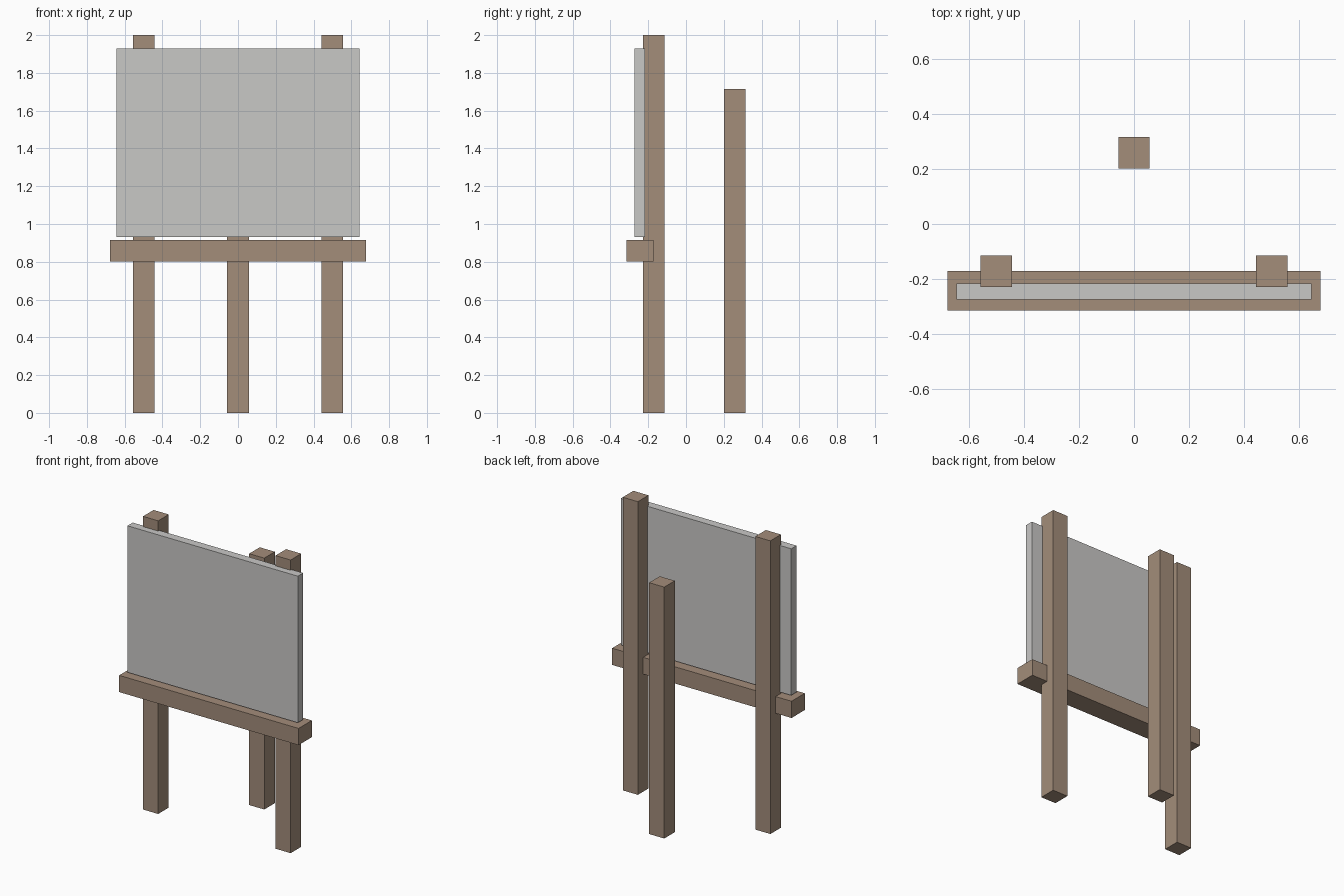
import bpy

# Remove the default cube
cube = bpy.data.objects.get("Cube")
if cube:
    bpy.data.objects.remove(cube, do_unlink=True)


def make_material(name, color):
    mat = bpy.data.materials.new(name)
    mat.use_nodes = True
    mat.diffuse_color = color
    mat.node_tree.nodes["Principled BSDF"].inputs["Base Color"].default_value = color
    return mat


def make_box(name, x, y, z, mat):
    """Box given by its (min, max) extent along each axis."""
    spans = (x, y, z)
    bpy.ops.mesh.primitive_cube_add(size=1, location=[(a + b) / 2 for a, b in spans])
    obj = bpy.context.object
    obj.name = name
    obj.scale = [b - a for a, b in spans]
    bpy.ops.object.transform_apply(location=False, rotation=False, scale=True)
    obj.data.materials.append(mat)
    return obj


wood = make_material("brown wood", (0.366, 0.266, 0.195, 1))
panel = make_material("light grey panel", (0.584, 0.578, 0.565, 1))

half = 0.057  # half the thickness of a post

# Two tall front legs
for name, cx in (("front_leg_left", 0.5), ("front_leg_right", -0.5)):
    make_box(name, (cx - half, cx + half), (-0.228, -0.114), (0, 2), wood)

# Shorter rear leg
make_box("rear_leg", (-half, half), (0.202, 0.316), (0, 1.715), wood)

# Ledge across the front legs
make_box("ledge", (-0.677, 0.677), (-0.314, -0.171), (0.802, 0.916), wood)

# Board just above the ledge
make_box("board", (-0.643, 0.643), (-0.273, -0.216), (0.93, 1.93), panel)
